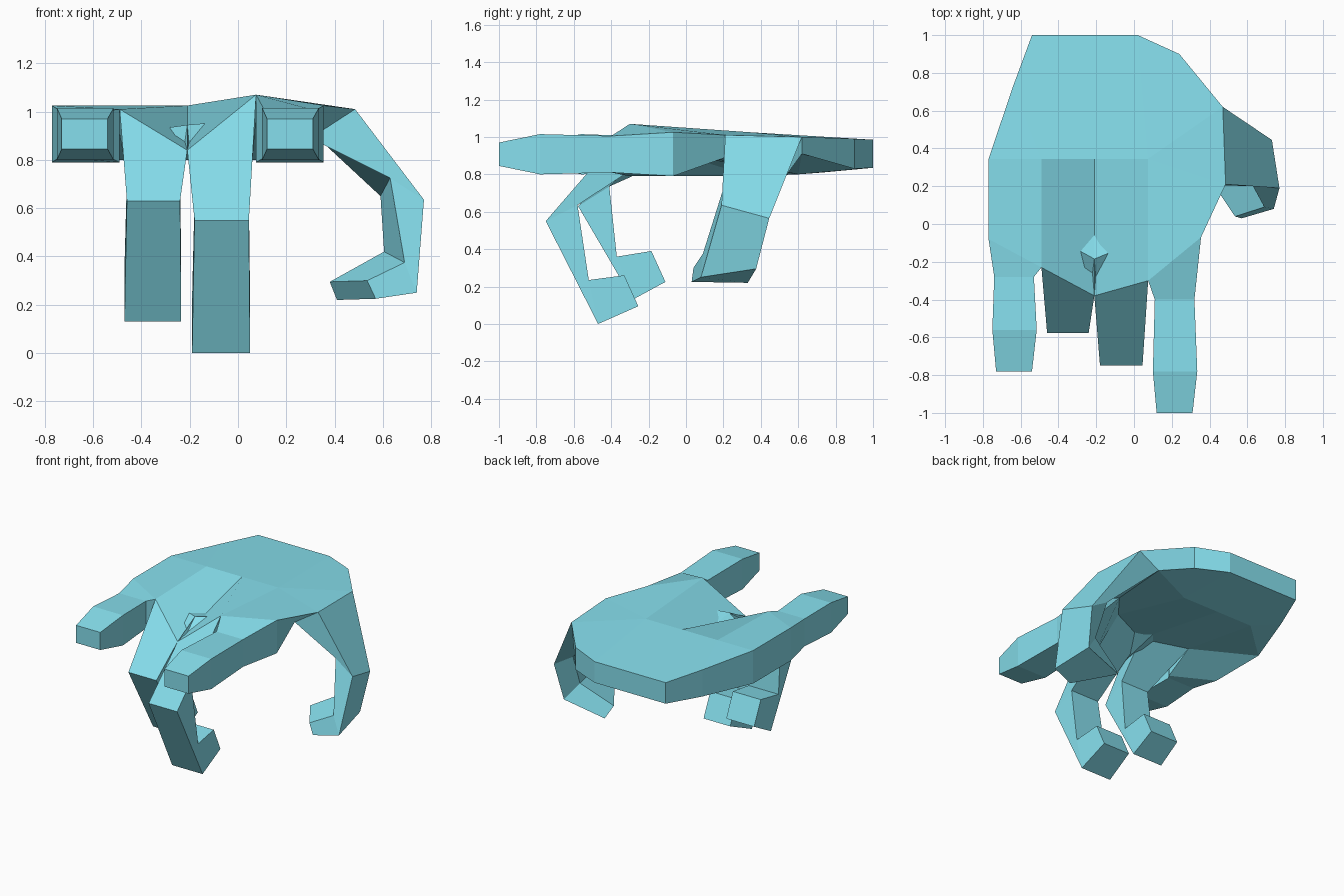
import bpy
import bmesh

if "Cube" in bpy.data.objects:
    bpy.data.objects.remove(bpy.data.objects["Cube"])

skin = bpy.data.materials.new("cyan")
skin.diffuse_color = (0.24, 0.74, 0.85, 1)
skin.use_nodes = True
skin.node_tree.nodes["Principled BSDF"].inputs["Base Color"].default_value = skin.diffuse_color


def make(name, verts, faces):
    bm = bmesh.new()
    vs = [bm.verts.new(v) for v in verts]
    for f in faces:
        bm.faces.new([vs[i] for i in f])
    bmesh.ops.delete(bm, geom=[v for v in bm.verts if not v.link_faces], context='VERTS')
    bmesh.ops.recalc_face_normals(bm, faces=bm.faces)
    me = bpy.data.meshes.new(name)
    bm.to_mesh(me)
    bm.free()
    me.materials.append(skin)
    ob = bpy.data.objects.new(name, me)
    bpy.context.collection.objects.link(ob)


def loft(name, sections):
    # four-sided tube through a list of 4-point sections, closed at the tip
    verts = [p for s in sections for p in s]
    n = len(sections)
    faces = [(4*k + i, 4*k + (i+1) % 4, 4*k + 4 + (i+1) % 4, 4*k + 4 + i)
             for k in range(n - 1) for i in range(4)]
    faces.append(tuple(range(4*n - 4, 4*n)))
    make(name, verts, faces)


# Palm outline: x, y, top z, bottom z; the last three are the inner row
outline = [(-.77, -.08, 1.025, .79), (-.49, -.23, 1.01, .79), (-.21, -.38, .84, .79),
           (.075, -.30, 1.07, .79), (.355, -.07, 1.025, .79), (.485, .21, 1.01, .89),
           (.47, .62, 1.0, .91), (.24, .90, .99, .83), (.02, 1, .985, .835),
           (-.54, 1, .985, .835), (-.64, .73, 1.0, .81), (-.77, .345, 1.025, .79),
           (-.49, .345, 1.025, .91), (-.21, .345, 1.025, .955), (.075, .345, 1.025, .91)]
top = [(x, y, t) for x, y, t, b in outline]
bottom = [(x, y, b) for x, y, t, b in outline]
# hollow underside: thumb root and finger roots sit further in
bottom[5], bottom[6] = (.30, .21, .89), (.31, .62, .91)
bottom[12:15] = [(-.49, -.03, .905), (-.21, -.185, .945), (.075, -.07, .97)]
heel = [(-.49, .60, .80), (-.21, .60, .80), (.075, .60, .80)]
faces = [(0, 1, 12, 11), (3, 4, 5, 14), (14, 5, 6), (6, 7, 8, 14),
         (8, 9, 13, 14), (9, 10, 12, 13), (10, 11, 12),
         (1, 2, 13, 12), (3, 14, 13, 2)]
faces += [tuple(i + 15 for i in f) for f in [
    (0, 1, 12, 11), (3, 4, 5, 14), (14, 5, 6, 17), (12, 13, 16, 15), (13, 14, 17, 16),
    (11, 12, 15), (10, 11, 15), (9, 10, 15), (8, 9, 15, 16, 17), (6, 7, 8, 17)]]
faces += [(i, i + 15, (i+1) % 12 + 15, (i+1) % 12) for i in range(12) if i not in (1, 2, 5)]
faces += [(1, 16, 27), (3, 29, 18)]
make("palm", top + bottom + heel, faces)


# Straight fingers: stations of x0, x1, y, z0, z1 after the slanted knuckle
def straight_finger(name, a, b, stations):
    sections = [[top[a], top[b], bottom[b], bottom[a]]]
    for x0, x1, y, z0, z1 in stations:
        sections.append([(x0, y, z1), (x1, y, z1), (x1, y, z0), (x0, y, z0)])
    loft(name, sections)


straight_finger("index_finger", 3, 4, [(.11, .32, -.40, .81, 1.005),
                                       (.10, .335, -.78, .80, 1.015),
                                       (.12, .31, -1.0, .845, .97)])
straight_finger("little_finger", 0, 1, [(-.74, -.53, -.28, .81, 1.005),
                                        (-.75, -.515, -.56, .80, 1.015),
                                        (-.73, -.54, -.78, .845, .97)])


# Curled fingers: each station is x0, x1, outer (y, z), inner (y, z)
def curled_finger(name, a, b, stations):
    sections = [[top[a], top[b], bottom[b + 11], bottom[a + 11]]]
    for x0, x1, (yo, zo), (yi, zi) in stations:
        sections.append([(x0, yo, zo), (x1, yo, zo), (x1, yi, zi), (x0, yi, zi)])
    loft(name, sections)


curled_finger("middle_finger", 2, 3, [(-.18, .045, (-.75, .55), (-.58, .635)),
                                      (-.19, .05, (-.47, .0), (-.52, .235)),
                                      (-.17, .04, (-.255, .095), (-.33, .26))])
curled_finger("ring_finger", 1, 2, [(-.46, -.24, (-.577, .63), (-.41, .735)),
                                    (-.47, -.235, (-.285, .13), (-.37, .36)),
                                    (-.46, -.24, (-.11, .225), (-.185, .39))])

# Thumb: outer front, outer back, inner back, inner front
loft("thumb", [
    [top[5], top[6], bottom[6], bottom[5]],
    [(.77, .19, .635), (.73, .445, .565), (.59, .43, .65), (.63, .20, .725)],
    [(.74, .08, .25), (.70, .375, .295), (.605, .33, .42), (.69, .09, .375)],
    [(.57, .03, .225), (.41, .33, .22), (.38, .27, .295), (.535, .04, .30)]])
